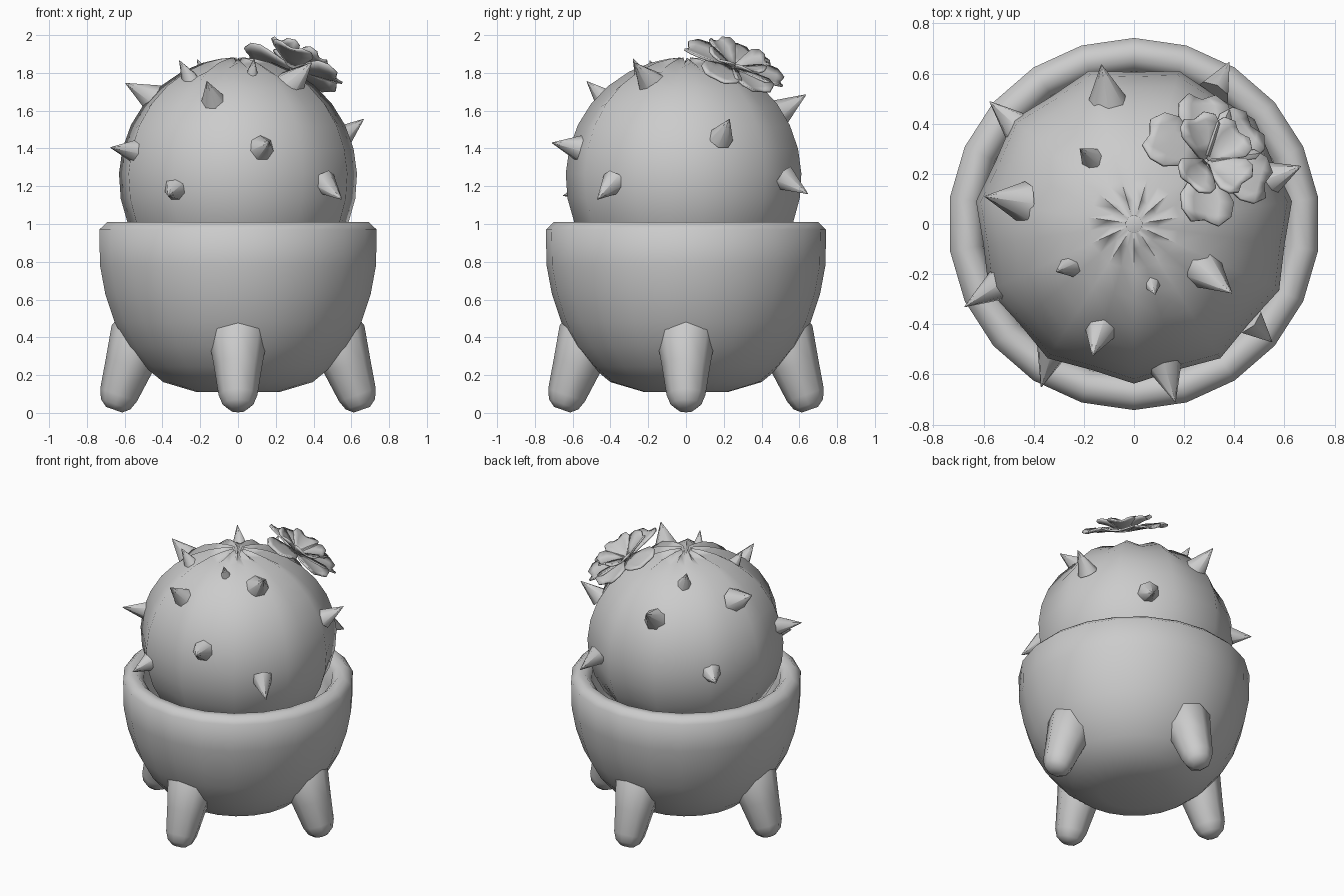
import bpy, bmesh, math
from mathutils import Vector, Matrix

if "Cube" in bpy.data.objects:
    bpy.data.objects.remove(bpy.data.objects["Cube"])


def finish(name, bm, angle=50):
    bmesh.ops.recalc_face_normals(bm, faces=bm.faces)
    me = bpy.data.meshes.new(name)
    bm.to_mesh(me)
    bm.free()
    ob = bpy.data.objects.new(name, me)
    bpy.context.collection.objects.link(ob)
    bpy.ops.object.select_all(action='DESELECT')
    ob.select_set(True)
    bpy.context.view_layer.objects.active = ob
    bpy.ops.object.shade_smooth_by_angle(angle=math.radians(angle))
    return ob


def loft(bm, rings, caps=True):
    """Skin a list of closed rings of points."""
    loops = [[bm.verts.new(p) for p in r] for r in rings]
    n = len(loops[0])
    for a, b in zip(loops, loops[1:]):
        for i in range(n):
            j = (i + 1) % n
            bm.faces.new((a[i], a[j], b[j], b[i]))
    if caps:
        bm.faces.new(loops[0])
        bm.faces.new(loops[-1])


def circle(r, z, n, start=math.pi / 2):
    return [Vector((r * math.cos(start + math.tau * i / n),
                    r * math.sin(start + math.tau * i / n), z)) for i in range(n)]


# Pot: round bowl with rolled rim and inner wall
profile = [(0.22, 0.11), (0.40, 0.163), (0.50, 0.245), (0.59, 0.35), (0.66, 0.48),
           (0.71, 0.63), (0.738, 0.78), (0.742, 0.97), (0.70, 1.01), (0.65, 1.01),
           (0.61, 0.97), (0.595, 0.85), (0.55, 0.68), (0.42, 0.5)]
bm = bmesh.new()
loft(bm, [circle(r, z, 22) for r, z in profile])
finish("pot", bm, 60)

# Legs: four splayed tapered pegs
leg_path = [(0.49, 0.49, 0.13), (0.52, 0.41, 0.158), (0.578, 0.25, 0.128),
            (0.632, 0.095, 0.103), (0.648, 0.045, 0.082), (0.656, 0.017, 0.045)]
for k, name in enumerate(("right_leg", "back_leg", "left_leg", "front_leg")):
    spin = Matrix.Rotation(k * math.pi / 2, 4, 'Z')
    bm = bmesh.new()
    rings = []
    for x, z, r in leg_path:
        rings.append([spin @ Vector((x + c.x * 0.945, c.y, z + c.x * 0.33))
                      for c in circle(r, 0, 8, 0)])
    loft(bm, rings)
    finish(name, bm, 60)

# Cactus body: ball with eleven ribs, valleys pulled inward
RIBS, R, CZ = 11, 0.637, 1.245
bm = bmesh.new()
rings = []
for deg in (3, 9, 17, 28, 40, 52, 64, 76, 88, 100, 112, 124, 140, 158):
    t = math.radians(deg)
    ring = circle(R * math.sin(t), R * math.cos(t), RIBS * 2, -math.pi / 2)
    rings.append([p * (0.952 if i % 2 else 1) + Vector((0, 0, CZ)) for i, p in enumerate(ring)])
loft(bm, rings)
finish("cactus_body", bm, 75)

# Spines: (base point, tip point, base radius)
spines = [((.13, -.59, 1.405), (.165, -.71, 1.43), .07),
          ((-.33, -.52, 1.18), (-.37, -.65, 1.15), .07),
          ((.465, -.39, 1.21), (.55, -.47, 1.13), .072),
          ((-.135, -.43, 1.66), (-.165, -.525, 1.755), .07),
          ((-.55, -.25, 1.385), (-.675, -.33, 1.405), .07),
          ((-.46, .09, 1.67), (-.595, .11, 1.745), .085),
          ((-.265, -.17, 1.785), (-.31, -.19, 1.865), .048),
          ((.075, -.245, 1.80), (.085, -.28, 1.875), .038),
          ((.29, -.19, 1.75), (.39, -.275, 1.855), .085),
          ((.56, .19, 1.47), (.665, .23, 1.555), .068),
          ((.325, .54, 1.23), (.38, .645, 1.16), .072),
          ((-.48, .40, 1.27), (-.575, .488, 1.26), .07),
          ((-.11, .51, 1.60), (-.13, .635, 1.685), .078),
          ((-.175, .265, 1.78), (-.215, .30, 1.87), .05)]
bm = bmesh.new()
for base, tip, rad in spines:
    a, b = Vector(base), Vector(tip)
    d = b - a
    a -= d.normalized() * 0.025
    h = (b - a).length
    place = Matrix.Translation((a + b) / 2) @ d.to_track_quat('Z', 'Y').to_matrix().to_4x4()
    bmesh.ops.create_cone(bm, cap_ends=True, segments=7, radius1=rad, radius2=0.002,
                          depth=h, matrix=place)
finish("spines", bm, 60)

# Flower: cupped, notched petals in two layers around a tilted axis
normal = Vector((0.38, 0.33, 0.86)).normalized()
x_axis = (Vector((1, 0, 0)) - normal * normal.x).normalized()
frame = Matrix((x_axis, normal.cross(x_axis), normal)).transposed().to_4x4()
frame.translation = (0.285, 0.25, 1.825)


def petal(bm, angle, length, width, lift, curl):
    spin = frame @ Matrix.Rotation(math.radians(angle), 4, 'Z')
    grid = []
    for u, w in ((0.05, 0.2), (0.35, 0.62), (0.62, 0.97), (0.84, 0.9), (1.0, 0.5)):
        row = []
        for v in (-1, -0.5, 0, 0.5, 1):
            notch = 0.07 * (1 - abs(v)) * (u > 0.9)
            x = length * (u - notch)
            z = lift * u + curl * v * v * w - 0.02 * u ** 4
            row.append(bm.verts.new(spin @ Vector((x, v * w * width / 2, z))))
        grid.append(row)
    for a, b in zip(grid, grid[1:]):
        for i in range(4):
            bm.faces.new((a[i], a[i + 1], b[i + 1], b[i]))


for name, angles, size in (
        ("outer_petals", (163, 95, 42, -15, -92), (0.275, 0.235, 0.03, 0.02)),
        ("inner_petals", (118, 45, -38, -125), (0.175, 0.185, 0.09, 0.03))):
    bm = bmesh.new()
    for a in angles:
        petal(bm, a, *size)
    ob = finish(name, bm, 40)
    mod = ob.modifiers.new("thickness", 'SOLIDIFY')
    mod.thickness = 0.012
    mod.offset = 0
